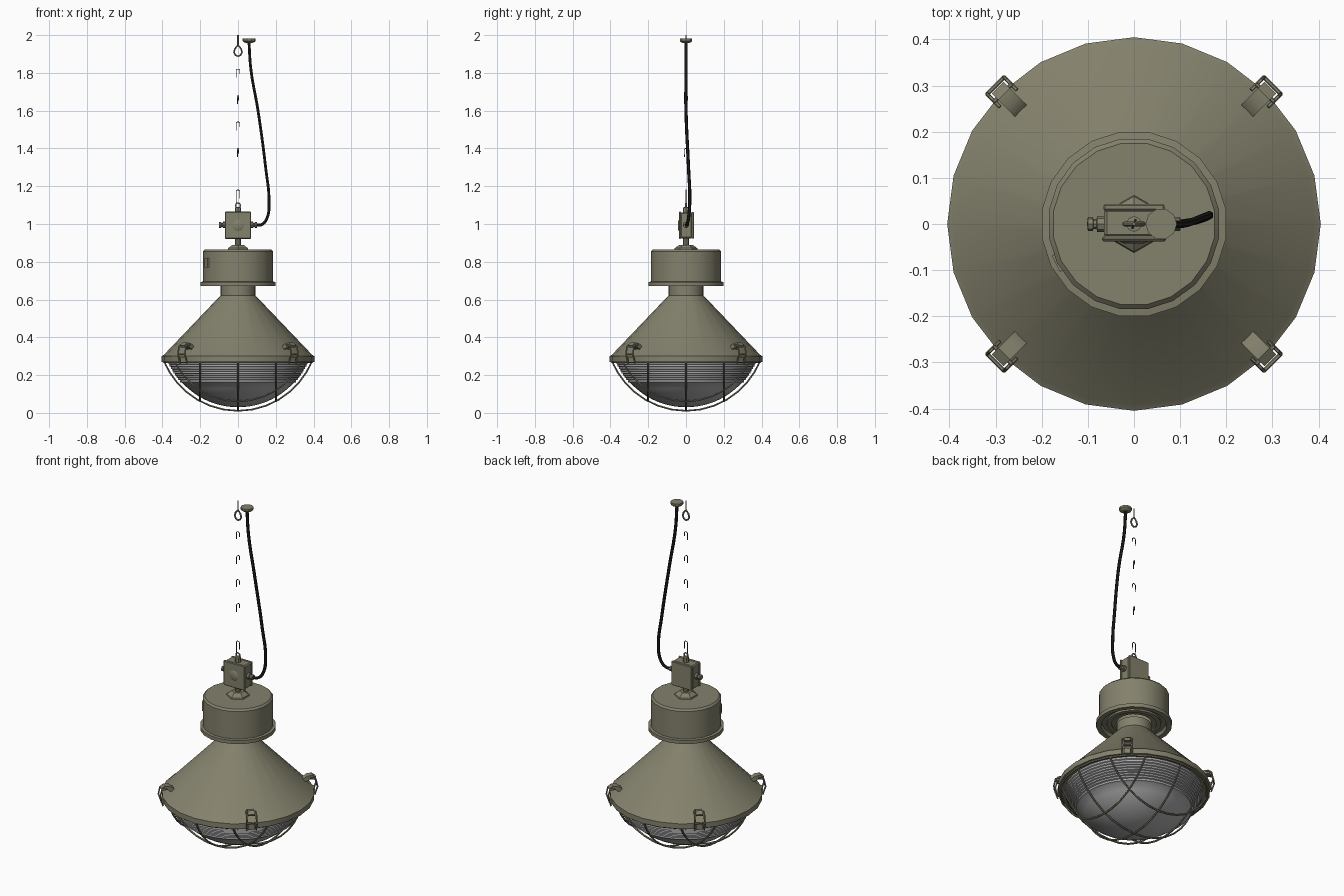
import bpy, bmesh, math
from mathutils import Vector, Matrix

if "Cube" in bpy.data.objects:
    bpy.data.objects.remove(bpy.data.objects["Cube"])


def material(name, rgb):
    m = bpy.data.materials.new(name)
    m.diffuse_color = (*rgb, 1)
    m.use_nodes = True
    m.node_tree.nodes["Principled BSDF"].inputs["Base Color"].default_value = m.diffuse_color
    return m


OLIVE = material("olive paint", (0.23, 0.22, 0.15))
GLASS = material("grey glass", (0.42, 0.42, 0.43))
BLACK = material("black rubber", (0.014, 0.014, 0.012))
STEEL = material("dark steel", (0.08, 0.08, 0.08))


def finish(name, bm, mat, smooth=True):
    bmesh.ops.remove_doubles(bm, verts=bm.verts, dist=1e-5)
    bmesh.ops.recalc_face_normals(bm, faces=bm.faces)
    me = bpy.data.meshes.new(name)
    bm.to_mesh(me)
    bm.free()
    me.materials.append(mat)
    ob = bpy.data.objects.new(name, me)
    bpy.context.collection.objects.link(ob)
    if smooth:
        bpy.ops.object.select_all(action='DESELECT')
        ob.select_set(True)
        bpy.context.view_layer.objects.active = ob
        bpy.ops.object.shade_smooth_by_angle(angle=math.radians(32))
    return ob


def lathe(name, profile, n, mat, matrix=Matrix(), phase=0.0):
    """Spin (radius, height) points around z."""
    bm = bmesh.new()
    rings = [[bm.verts.new((r * math.cos(phase + math.tau * i / n),
                            r * math.sin(phase + math.tau * i / n), z))
              for i in range(n)] for r, z in profile]
    for a, b in zip(rings, rings[1:]):
        for i in range(n):
            j = (i + 1) % n
            bm.faces.new((a[i], a[j], b[j], b[i]))
    bm.transform(matrix)
    return finish(name, bm, mat)


def box(name, centre, size, mat, bevel=0.0, matrix=Matrix()):
    bm = bmesh.new()
    bmesh.ops.create_cube(bm, size=1)
    bm.transform(matrix @ Matrix.Translation(centre) @ Matrix.Diagonal((*size, 1)))
    if bevel:
        bmesh.ops.bevel(bm, geom=bm.edges[:], offset=bevel, segments=1, affect='EDGES')
    return finish(name, bm, mat, False)


def tube(name, points, radius, mat, closed=False, smooth_path=False, matrix=Matrix()):
    """Round wire along a path."""
    cu = bpy.data.curves.new(name, 'CURVE')
    cu.dimensions = '3D'
    cu.bevel_depth = radius
    cu.bevel_resolution = 1
    cu.use_fill_caps = True
    if smooth_path:
        sp = cu.splines.new('BEZIER')
        sp.bezier_points.add(len(points) - 1)
        for bp, p in zip(sp.bezier_points, points):
            bp.co = matrix @ Vector(p)
            bp.handle_left_type = bp.handle_right_type = 'AUTO'
        sp.resolution_u = 5
    else:
        sp = cu.splines.new('POLY')
        sp.points.add(len(points) - 1)
        for q, p in zip(sp.points, points):
            q.co = (*(matrix @ Vector(p)), 1)
    sp.use_cyclic_u = closed
    cu.materials.append(mat)
    ob = bpy.data.objects.new(name, cu)
    bpy.context.collection.objects.link(ob)
    bpy.ops.object.select_all(action='DESELECT')
    ob.select_set(True)
    bpy.context.view_layer.objects.active = ob
    bpy.ops.object.convert(target='MESH')
    bpy.ops.object.shade_smooth_by_angle(angle=math.radians(50))


# Conical shade with rim band and underside lip
lathe("shade", [(0.36, 0.272), (0.405, 0.27), (0.405, 0.3), (0.392, 0.308), (0.092, 0.622),
                (0.092, 0.675)], 24, OLIVE)

# Ballast drum with flange and ringed underside
lathe("drum", [(0.09, 0.69), (0.12, 0.69), (0.12, 0.682), (0.145, 0.682), (0.145, 0.692),
               (0.17, 0.692), (0.175, 0.672), (0.202, 0.672), (0.202, 0.693), (0.187, 0.695),
               (0.187, 0.855), (0.177, 0.865), (0, 0.865)], 20, OLIVE, phase=math.pi / 20)
box("rating_plate", (0.186, 0, 0.795), (0.008, 0.04, 0.05), OLIVE,
    matrix=Matrix.Rotation(math.radians(207), 4, 'Z'))


# Glass bowl: smooth below, stepped ridges above
def dome(r, rim, sag):
    big = (rim * rim + sag * sag) / (2 * sag)
    return 0.27 - sag + big - math.sqrt(big * big - r * r)


bowl = [(0.295 * i / 10, dome(0.295 * i / 10, 0.368, 0.24)) for i in range(11)]
ridges = 9
for i in range(ridges):
    r0 = 0.295 + 0.073 * (i / ridges) ** 0.8
    r1 = 0.295 + 0.073 * ((i + 1) / ridges) ** 0.8
    z0, z1 = dome(r0, 0.368, 0.24), dome(r1, 0.368, 0.24)
    bowl += [(r1, z0 + 0.25 * (z1 - z0)), (r1, z1)]
lathe("glass_bowl", bowl, 32, GLASS)

# Protective cage: three wires each way on a dome, plus a ring
for axis in (0, 1):
    for off in (-0.2, 0, 0.2):
        half = math.sqrt(0.39 ** 2 - off ** 2)
        path = []
        for k in range(17):
            t = half * math.sin((k / 8 - 1) * math.pi / 2)
            z = dome(min(math.hypot(t, off), 0.39), 0.39, 0.26) + 0.001
            path.append((t, off, z) if axis == 0 else (off, t, z))
        tube("cage_wire", path, 0.0052, OLIVE)
tube("cage_ring", [(0.39 * math.cos(math.tau * i / 24), 0.39 * math.sin(math.tau * i / 24), 0.268)
                   for i in range(24)], 0.006, OLIVE, closed=True)

# Four toggle clips on the rim
strap = [(0.335, 0.335), (0.345, 0.352), (0.372, 0.37), (0.398, 0.372), (0.418, 0.358),
         (0.41, 0.346), (0.385, 0.35), (0.36, 0.335)]
for k in range(4):
    rot = Matrix.Rotation(math.radians(45 + 90 * k), 4, 'Z')
    bm = bmesh.new()
    sides = [[bm.verts.new((r, y, z)) for r, z in strap] for y in (-0.018, 0.018)]
    for s in sides:
        bm.faces.new(s)
    for i in range(len(strap)):
        j = (i + 1) % len(strap)
        bm.faces.new((sides[0][i], sides[0][j], sides[1][j], sides[1][i]))
    bm.transform(rot)
    finish("clip_lever", bm, OLIVE)
    for y in (-0.026, 0.026):
        tube("clip_side_wire", [(0.385, y, 0.362), (0.415, y, 0.352), (0.424, y, 0.31),
                                (0.408, y, 0.262)], 0.0045, OLIVE, matrix=rot)
    for r, z in ((0.402, 0.36), (0.424, 0.31)):
        tube("clip_cross_bar", [(r, -0.027, z), (r, 0.027, z)], 0.0045, OLIVE, matrix=rot)
    box("clip_foot", (0.404, 0, 0.282), (0.016, 0.036, 0.03), OLIVE, matrix=rot)

# Hexagonal flare and stem joining drum to junction box
lathe("stem_flare", [(0.063, 0.863), (0.06, 0.872), (0.034, 0.89), (0, 0.89)], 6, OLIVE,
      phase=math.pi / 2)
lathe("stem", [(0.017, 0.885), (0.017, 0.93)], 10, OLIVE)

# Junction box with lid, back plate and cable glands
box("junction_box", (0, 0.002, 0.993), (0.13, 0.062, 0.138), OLIVE, 0.006)
box("box_lid", (0, -0.032, 0.993), (0.138, 0.012, 0.144), OLIVE, 0.004)
box("box_back_plate", (0, 0.036, 0.993), (0.132, 0.014, 0.14), OLIVE, 0.003)
lathe("lid_boss", [(0.03, 0), (0.022, 0.004), (0, 0.004)], 12, OLIVE,
      Matrix.Translation((0, -0.038, 0.993)) @ Matrix.Rotation(math.pi / 2, 4, 'X'))
for side in (-1, 1):
    lathe("cable_gland", [(0.017, 0.06), (0.017, 0.08), (0.011, 0.081), (0.011, 0.088),
                          (0.015, 0.089), (0.015, 0.1), (0, 0.102)], 8, OLIVE,
          Matrix.Translation((0, 0, 0.995)) @ Matrix.Rotation(side * math.pi / 2, 4, 'Y'))

# Hanging lug with eye above the box
lathe("top_lug", [(0.017, 1.06), (0.017, 1.088), (0, 1.09)], 8, OLIVE)
tube("lug_eye", [(0.013 * math.cos(a * math.pi / 5), 0, 1.098 + 0.014 * math.sin(a * math.pi / 5))
                 for a in range(10)], 0.004, OLIVE, closed=True)

# Chain of widely spaced open links
for i, z in enumerate((1.18, 1.4, 1.54, 1.68, 1.82)):
    h = 0.075 if i == 0 else 0.045
    yaw = Matrix.Rotation(math.radians(0 if i % 2 == 0 else 70), 4, 'Z')
    tube("chain_link", [(-0.009, 0, z - h), (-0.01, 0, z - 0.006), (-0.004, 0, z),
                        (0.004, 0, z), (0.01, 0, z - 0.006), (0.009, 0, z - h * 0.6)],
         0.0022, STEEL, matrix=yaw)

# Ceiling hook: teardrop eye on a thin rod
tube("hook_eye", [(0, 0, 1.948), (-0.016, 0, 1.928), (-0.021, 0, 1.91), (-0.013, 0, 1.894),
                  (0, 0, 1.888), (0.013, 0, 1.894), (0.021, 0, 1.91), (0.016, 0, 1.928)],
     0.005, OLIVE, closed=True)
tube("hook_rod", [(0, 0, 1.94), (0, 0, 2.0)], 0.004, OLIVE)

# Ceiling rose and hanging cable
lathe("ceiling_rose", [(0, 1.958), (0.024, 1.96), (0.034, 1.968), (0.034, 1.981), (0, 1.981)], 10,
      OLIVE, Matrix.Translation((0.059, 0, 0)))
tube("cable", [(0.058, 0, 1.965), (0.068, 0, 1.82), (0.106, 0, 1.6), (0.148, 0.014, 1.285),
               (0.164, 0.02, 1.127), (0.153, 0.013, 1.03), (0.125, 0.005, 0.997),
               (0.09, 0, 0.995)], 0.0085, BLACK, smooth_path=True)
